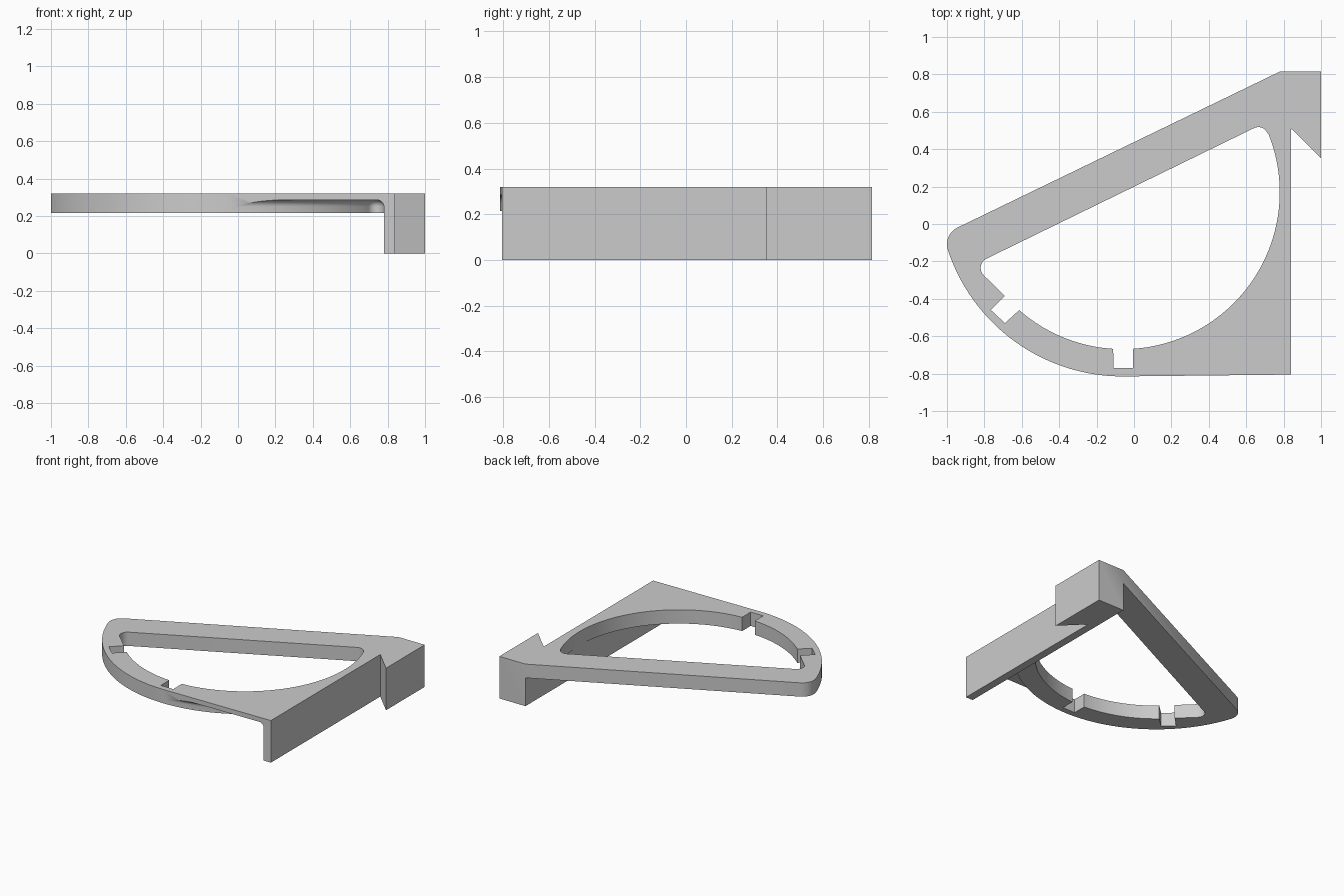
import bpy
import bmesh
from math import cos, sin, pi, radians

if "Cube" in bpy.data.objects:
    bpy.data.objects.remove(bpy.data.objects["Cube"], do_unlink=True)

CX, CY = -0.06, 0.17      # shared centre of the curved rim
TOP, UNDER, WEB = 0.32, 0.215, 0.285
FILLET = 0.035


def arc(x, y, r, a0, a1, n):
    angles = [radians(a0 + (a1 - a0) * i / n) for i in range(n + 1)]
    return [(x + r * cos(a), y + r * sin(a)) for a in angles]


def loft(name, layers):
    """Closed solid through stacked outlines, each given as (points, height)."""
    bm = bmesh.new()
    rings = [[bm.verts.new((x, y, z)) for x, y in points] for points, z in layers]
    for low, high in zip(rings, rings[1:]):
        for i in range(len(low)):
            bm.faces.new((low[i - 1], low[i], high[i], high[i - 1]))
    bm.faces.new(rings[0][::-1])
    bm.faces.new(rings[-1])
    bmesh.ops.recalc_face_normals(bm, faces=bm.faces)
    mesh = bpy.data.meshes.new(name)
    bm.to_mesh(mesh)
    bm.free()
    obj = bpy.data.objects.new(name, mesh)
    bpy.context.collection.objects.link(obj)
    return obj


def prism(name, points, z0, z1):
    return loft(name, [(points, z0), (points, z1)])


def pocket_outline(inset):
    points = arc(CX, CY, 0.985 + inset, -89, -40.2, 40)
    points += arc(0.735, -0.484, 0.045 - inset, 139, 0, 12)
    return points + [(0.78 - inset, -1), (-0.05, -1)]


# Full outline: curved rim, sloping beam, hooked block and wall
outline = arc(-0.9, -0.109, 0.1, 116, 198.5, 10)
outline += arc(CX, CY, 0.985, 199.5, 270, 40)
outline += [(0.84, -0.805), (0.84, 0.51), (1, 0.35), (1, 0.815), (0.78, 0.815)]
bracket = prism("bracket", outline, 0, TOP)

# Space beneath the raised plate
undercut = prism("undercut", [(-1.2, -1.2), (0.78, -1.2), (0.78, 1.2), (-1.2, 1.2)],
                 -0.1, UNDER)

# Opening with two notches
opening = arc(CX, CY, 0.839, 21.5, -86.3, 60)
opening += [(-0.005, -0.77), (-0.11, -0.77)]
opening += arc(CX, CY, 0.839, -93.5, -131.3, 20)
opening += [(-0.69, -0.53), (-0.765, -0.46), (-0.69, -0.385)]
opening += arc(-0.765, -0.235, 0.055, 225, 116, 8)
opening += arc(0.665, 0.465, 0.053, 116, 25, 8)
hole = prism("opening", opening, -0.2, 0.5)

# Pocket with a rounded ceiling edge that leaves a thin corner web
layers = [(pocket_outline(0), -0.15)]
for step in range(9):
    a = step / 8 * pi / 2
    layers.append((pocket_outline(FILLET * (1 - cos(a))), WEB - FILLET * (1 - sin(a))))
pocket = loft("web_pocket", layers)

bpy.context.view_layer.objects.active = bracket
for cutter in (undercut, hole, pocket):
    mod = bracket.modifiers.new(cutter.name, 'BOOLEAN')
    mod.operation = 'DIFFERENCE'
    mod.solver = 'EXACT'
    mod.object = cutter
    bpy.ops.object.modifier_apply(modifier=mod.name)
    bpy.data.objects.remove(cutter, do_unlink=True)

# Plain grey finish
grey = bpy.data.materials.new("plain_grey")
grey.use_nodes = True
colour = (0.6, 0.6, 0.6, 1)
grey.diffuse_color = colour
grey.node_tree.nodes["Principled BSDF"].inputs["Base Color"].default_value = colour
bracket.data.materials.clear()
bracket.data.materials.append(grey)

for o in bpy.context.selected_objects:
    o.select_set(False)
bracket.select_set(True)
bpy.ops.object.shade_smooth_by_angle(angle=radians(30))
